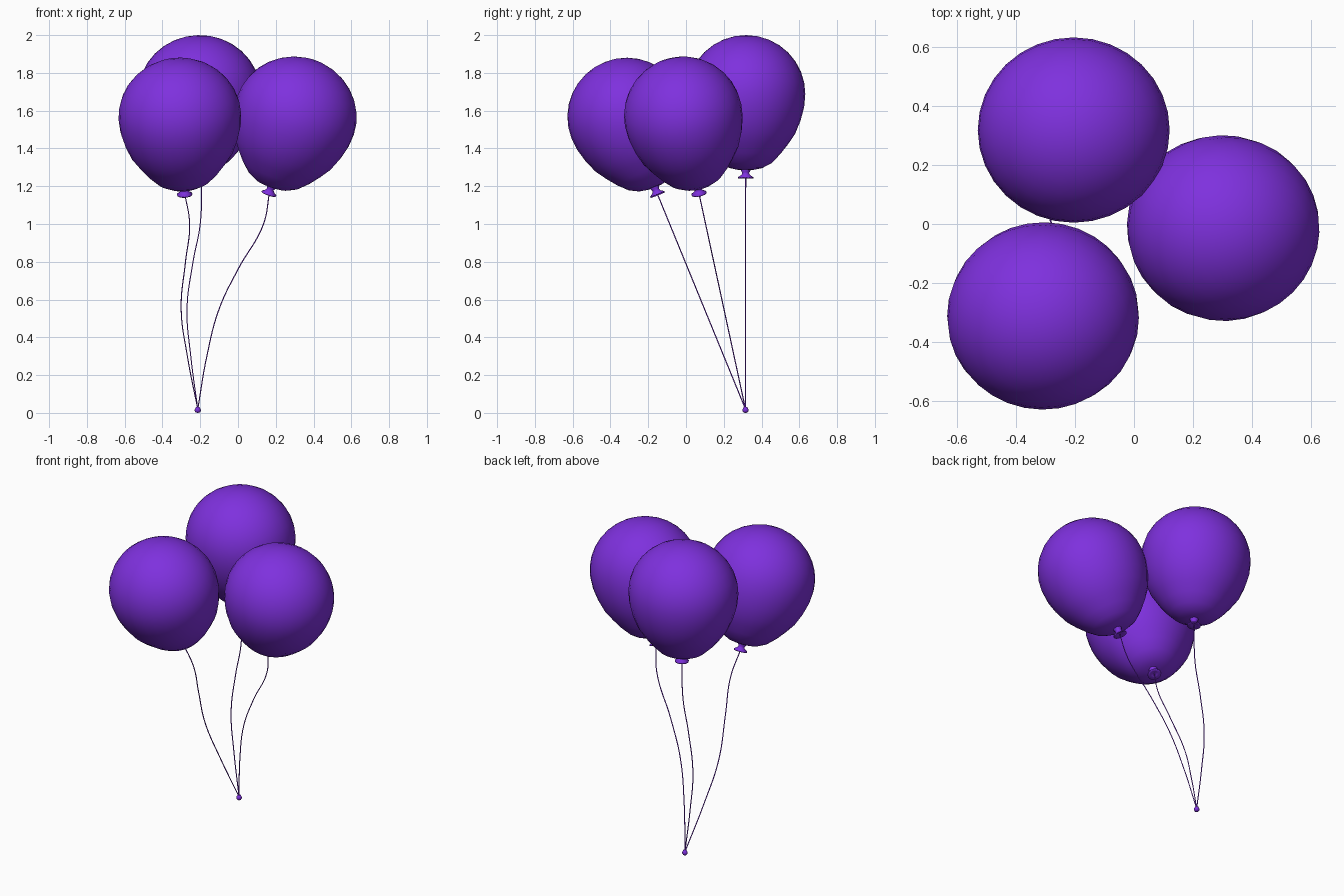
import bpy, bmesh, math
from mathutils import Vector

if "Cube" in bpy.data.objects:
    bpy.data.objects.remove(bpy.data.objects["Cube"])

purple = bpy.data.materials.new("balloon purple")
purple.diffuse_color = (0.21, 0.03, 0.73, 1)
purple.use_nodes = True
purple.node_tree.nodes["Principled BSDF"].inputs["Base Color"].default_value = purple.diffuse_color


def lathe(name, profile, segs, y_scale=1.0):
    """Spin an (r, z) profile about z; r = 0 makes a pole."""
    bm = bmesh.new()
    rings = []
    for r, z in profile:
        if r == 0:
            rings.append([bm.verts.new((0, 0, z))])
        else:
            rings.append([bm.verts.new((r * math.cos(2 * math.pi * i / segs),
                                        r * math.sin(2 * math.pi * i / segs) * y_scale, z))
                          for i in range(segs)])
    for a, b in zip(rings, rings[1:]):
        for i in range(segs):
            quad = [a[i % len(a)], a[(i + 1) % segs % len(a)],
                    b[(i + 1) % segs % len(b)], b[i % len(b)]]
            bm.faces.new(list(dict.fromkeys(quad)))
    bmesh.ops.recalc_face_normals(bm, faces=bm.faces)
    for f in bm.faces:
        f.smooth = True
    me = bpy.data.meshes.new(name)
    bm.to_mesh(me)
    bm.free()
    me.materials.append(purple)
    ob = bpy.data.objects.new(name, me)
    bpy.context.collection.objects.link(ob)
    return ob


def string(name, points):
    """Thin tube along a smooth path."""
    cu = bpy.data.curves.new(name, 'CURVE')
    cu.dimensions = '3D'
    cu.bevel_depth = 0.003
    cu.bevel_resolution = 1
    cu.resolution_u = 8
    cu.use_fill_caps = True
    sp = cu.splines.new('BEZIER')
    sp.bezier_points.add(len(points) - 1)
    for bp, p in zip(sp.bezier_points, points):
        bp.co = p
        bp.handle_left_type = bp.handle_right_type = 'AUTO'
    cu.materials.append(purple)
    ob = bpy.data.objects.new(name, cu)
    bpy.context.collection.objects.link(ob)


# Profiles measured from the centre of the widest ring
dome = [(0.325 * math.sin(math.radians(a)), 0.31 * math.cos(math.radians(a)))
        for a in [k * 90 / 8 for k in range(9)]]
dome[0] = (0, 0.31)
body = dome + [(0.319, -0.07), (0.300, -0.14), (0.271, -0.21), (0.233, -0.265),
               (0.189, -0.32), (0.14, -0.368), (0.09, -0.394), (0.045, -0.403), (0, -0.404)]
knot = [(0, -0.39), (0.026, -0.395), (0.024, -0.41), (0.018, -0.42), (0.022, -0.43),
        (0.041, -0.443), (0.040, -0.449), (0.018, -0.44), (0, -0.438)]

tie = Vector((-0.213, 0.315, 0.02))

# name, centre, knot end, string x by height
balloons = [
    ("back", (-0.204, 0.318, 1.69), (-0.192, 0.316, 1.25),
     [(1.0, -0.200), (0.8, -0.238), (0.55, -0.270), (0.3, -0.250)]),
    ("left", (-0.308, -0.315, 1.57), (-0.283, -0.154, 1.165),
     [(1.0, -0.256), (0.8, -0.278), (0.55, -0.301), (0.3, -0.268)]),
    ("right", (0.305, -0.015, 1.575), (0.167, 0.067, 1.17),
     [(1.0, 0.135), (0.76, 0.0), (0.55, -0.100), (0.3, -0.165)]),
]

for name, centre, end, sway in balloons:
    centre, end = Vector(centre), Vector(end)
    axis = (centre - end).normalized()
    rot = Vector((0, 0, 1)).rotation_difference(axis)
    for ob in (lathe(name + "_balloon", body, 32, 0.965),
               lathe(name + "_balloon_knot", knot, 16)):
        ob.rotation_mode = 'QUATERNION'
        ob.rotation_quaternion = rot
        ob.location = centre
    # string from the knot down to the tie
    top = centre - axis * 0.435
    pts = [top]
    for z, x in sway:
        t = (top.z - z) / (top.z - tie.z)
        pts.append(Vector((x, top.y + (tie.y - top.y) * t, z)))
    pts.append(tie)
    string(name + "_string", pts)

# Small tie joining the strings at the bottom
tie_knot = lathe("string_tie", [(0, 0.034), (0.010, 0.030), (0.016, 0.018),
                                (0.016, 0.010), (0.011, 0.002), (0, 0)], 12)
tie_knot.location = (tie.x, tie.y, 0)
